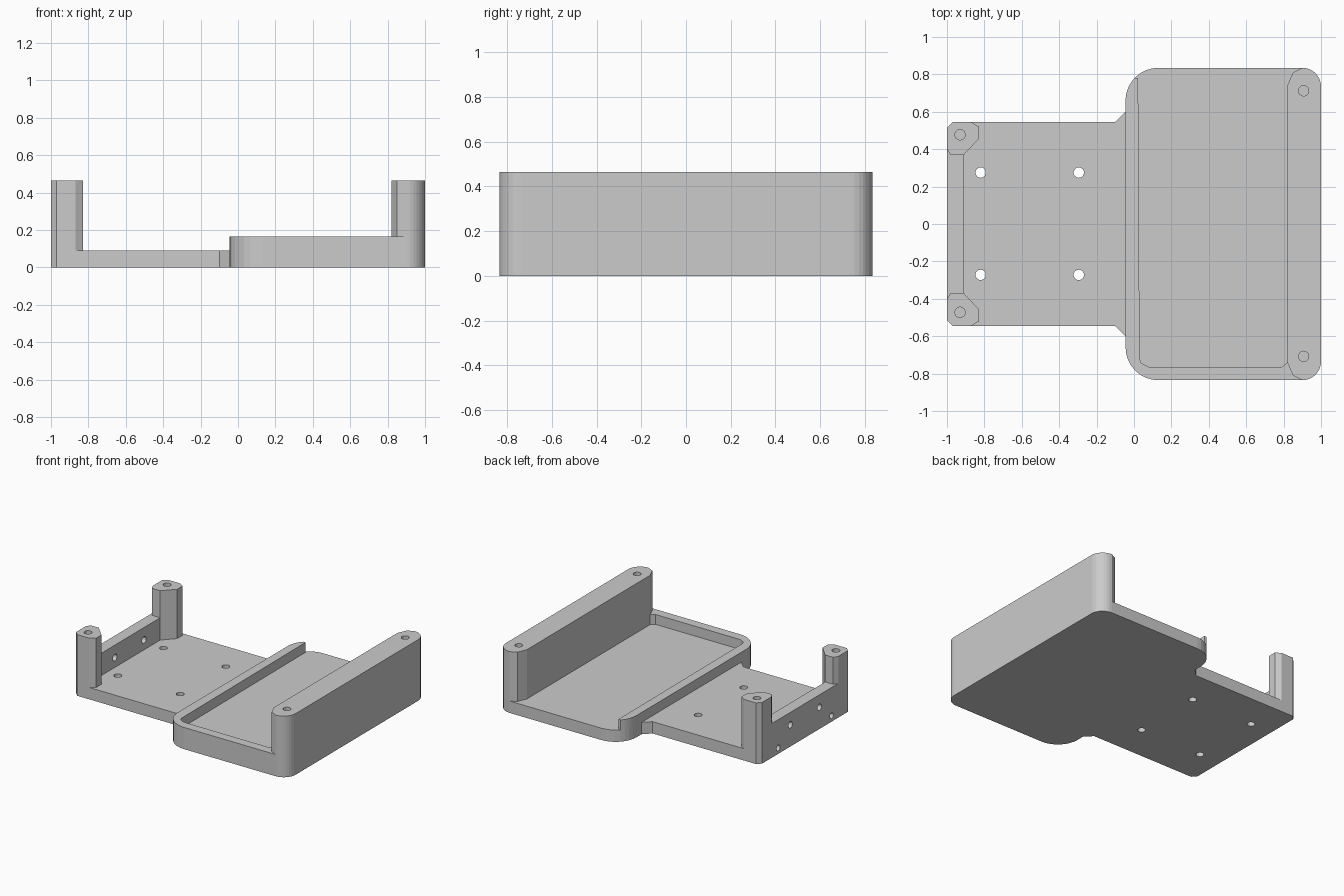
import bpy, bmesh
from math import cos, sin, radians
from mathutils import Matrix

if "Cube" in bpy.data.objects:
    bpy.data.objects.remove(bpy.data.objects["Cube"])

FLOOR, RIM, TOP, END = 0.09, 0.165, 0.465, 0.26


def arc(cx, cy, r, a0, a1, n=8):
    """Points along a circular corner."""
    return [(cx + r * cos(radians(a0 + (a1 - a0) * i / n)),
             cy + r * sin(radians(a0 + (a1 - a0) * i / n))) for i in range(n + 1)]


def mirror_y(pts):
    return [(x, -y) for x, y in reversed(pts)]


def prism(name, pts, z0, z1):
    """Extrude a flat outline between two heights."""
    bm = bmesh.new()
    face = bm.faces.new([bm.verts.new((x, y, z0)) for x, y in pts])
    ext = bmesh.ops.extrude_face_region(bm, geom=[face])
    bmesh.ops.translate(bm, vec=(0, 0, z1 - z0),
                        verts=[v for v in ext["geom"] if isinstance(v, bmesh.types.BMVert)])
    bmesh.ops.recalc_face_normals(bm, faces=bm.faces)
    mesh = bpy.data.meshes.new(name)
    bm.to_mesh(mesh)
    bm.free()
    ob = bpy.data.objects.new(name, mesh)
    bpy.context.collection.objects.link(ob)
    return ob


def drill(ob, centres, r, depth, axis="Z"):
    """Cut round holes along z or x, then discard the cutter."""
    bm = bmesh.new()
    for c in centres:
        rot = Matrix.Rotation(radians(90), 4, "Y") if axis == "X" else Matrix()
        bmesh.ops.create_cone(bm, cap_ends=True, segments=14, radius1=r, radius2=r,
                              depth=depth, matrix=Matrix.Translation(c) @ rot)
    mesh = bpy.data.meshes.new("hole_cutter")
    bm.to_mesh(mesh)
    bm.free()
    cutter = bpy.data.objects.new("hole_cutter", mesh)
    cutter.hide_render = True
    bpy.context.collection.objects.link(cutter)
    mod = ob.modifiers.new("holes", "BOOLEAN")
    mod.operation, mod.solver, mod.object = "DIFFERENCE", "EXACT", cutter
    bpy.context.view_layer.objects.active = ob
    bpy.ops.object.modifier_apply(modifier=mod.name)
    bpy.data.objects.remove(cutter)


# Base plate: narrow left half flaring into the wide rounded right half
upper = (arc(0.90, 0.735, 0.10, 0, 90) + arc(0.13, 0.66, 0.175, 90, 180)
         + [(-0.045, 0.60), (-0.10, 0.545), (-0.97, 0.545), (-1, 0.515)])
base = prism("base_plate", upper + mirror_y(upper), 0, FLOOR)
drill(base, [(x, y, 0.045) for x in (-0.82, -0.295) for y in (-0.272, 0.275)], 0.028, 0.3)
drill(base, [(-1, y, 0.045) for y in (-0.32, 0.32)], 0.022, 0.18, "X")

# Raised tray rim along the left and front, open at the back
rim = (arc(0.13, 0.66, 0.175, 136.7, 180) + arc(0.13, -0.66, 0.175, 180, 270)
       + [(0.90, -0.835), (0.85, -0.81), (0.82, -0.74), (0.79, -0.765),
          (0.08, -0.765), (0.04, -0.745), (0.03, -0.72), (0.022, 0.78)])
prism("tray_rim", rim, FLOOR, RIM)

# Tall right wall with screw holes in its top
half = arc(0.90, 0.735, 0.10, 0, 90) + [(0.85, 0.81), (0.82, 0.74)]
wall = prism("right_wall", half + mirror_y(half), FLOOR, TOP)
drill(wall, [(0.907, y, TOP) for y in (-0.708, 0.712)], 0.028, 0.4)

# Two corner posts on the left
post = [(-1, 0.515), (-1, 0.40), (-0.98, 0.368), (-0.912, 0.368), (-0.83, 0.455),
        (-0.83, 0.52), (-0.87, 0.545), (-0.97, 0.545)]
for name, pts, y in (("back_post", post, 0.477), ("front_post", mirror_y(post), -0.472)):
    drill(prism(name, pts, FLOOR, TOP), [(-0.93, y, TOP)], 0.028, 0.4)

# Low end wall between the posts, with two through holes
end_half = [(-0.912, 0.368), (-0.98, 0.368), (-1, 0.40)]
end = prism("left_end_wall", end_half + mirror_y(end_half), FLOOR, END)
drill(end, [(-0.95, y, 0.165) for y in (-0.175, 0.175)], 0.025, 0.3, "X")
